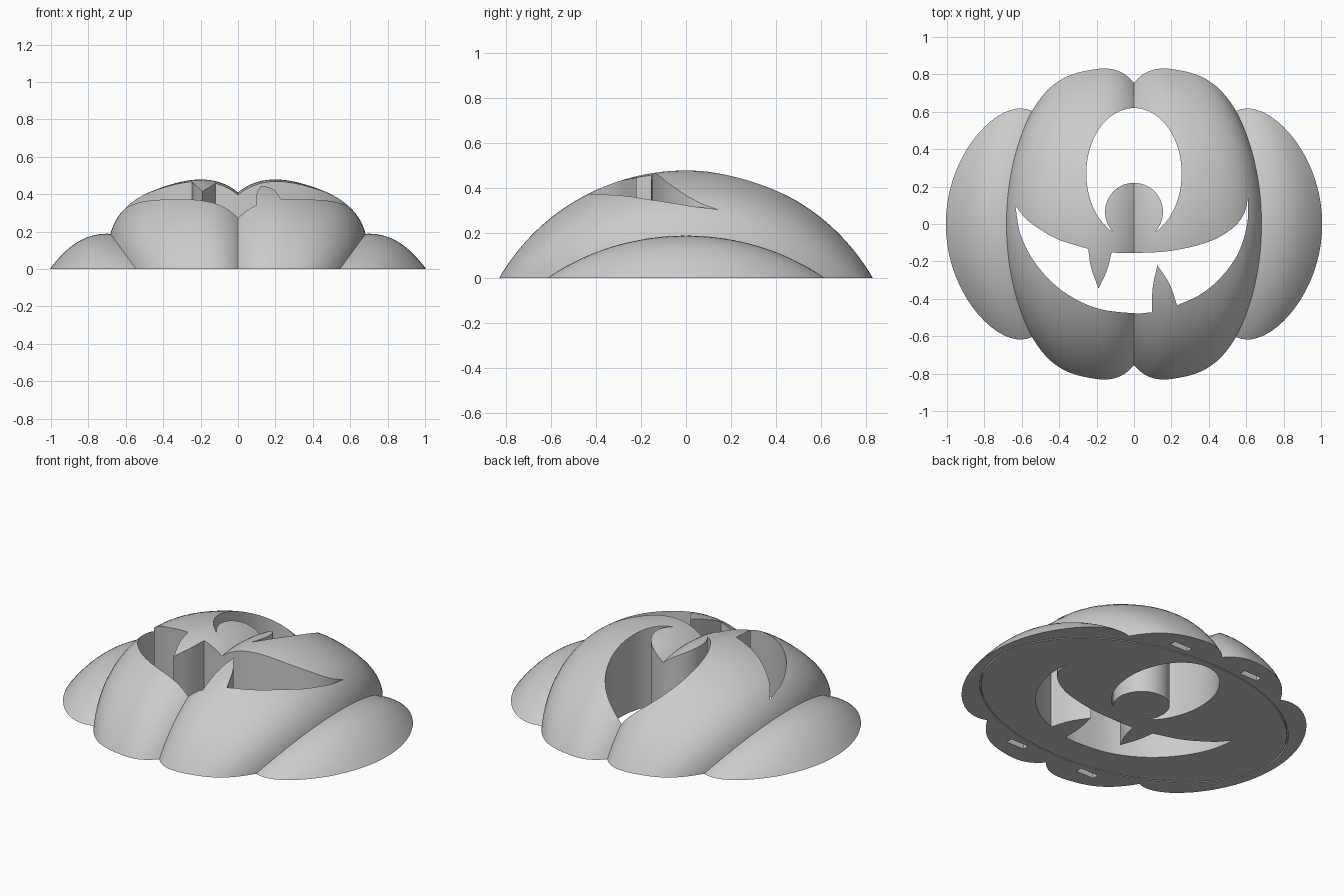
import bpy, bmesh
from math import sin, cos, sqrt, pi, radians
from mathutils import Vector

cube = bpy.data.objects.get("Cube")
if cube:
    bpy.data.objects.remove(cube, do_unlink=True)

grey = bpy.data.materials.new("plain grey")
grey.use_nodes = True
grey.diffuse_color = (0.6, 0.6, 0.6, 1)
grey.node_tree.nodes["Principled BSDF"].inputs["Base Color"].default_value = (0.6, 0.6, 0.6, 1)

AXIS_Z = -0.75           # height of the buried axis the lobes turn about
LOBE = radians(36)       # ten lobes to a full turn
STEPS, ROWS = 24, 80


def make_object(name, bm):
    mesh = bpy.data.meshes.new(name)
    bmesh.ops.recalc_face_normals(bm, faces=bm.faces[:])
    bm.to_mesh(mesh)
    bm.free()
    mesh.materials.append(grey)
    obj = bpy.data.objects.new(name, mesh)
    bpy.context.collection.objects.link(obj)
    return obj


def prism(name, outline, bottom, top):
    """Vertical solid standing on a closed outline."""
    bm = bmesh.new()
    face = bm.faces.new([bm.verts.new((x, y, bottom)) for x, y in outline])
    out = bmesh.ops.extrude_face_region(bm, geom=[face])
    moved = [v for v in out["geom"] if isinstance(v, bmesh.types.BMVert)]
    bmesh.ops.translate(bm, verts=moved, vec=(0, 0, top - bottom))
    return make_object(name, bm)


def arc(cx, cy, rx, ry, start, end, n):
    angles = [radians(start + (end - start) * i / n) for i in range(n + 1)]
    return [(cx + rx * cos(a), cy + ry * sin(a)) for a in angles]


def smooth(points, n=6):
    """Smooth curve through the points, without the last one."""
    p = [Vector(q) for q in points]
    p = [2 * p[0] - p[1]] + p + [2 * p[-1] - p[-2]]
    curve = []
    for a, b, c, d in zip(p, p[1:], p[2:], p[3:]):
        for i in range(n):
            t = i / n
            q = b + (c - a) * t / 2 + (a - 2.5 * b + 2 * c - d / 2) * t**2
            curve.append(tuple(q + (1.5 * (b - c) + (d - a) / 2) * t**3))
    return curve


def cut(target, cutter):
    cutter.hide_render = True
    mod = target.modifiers.new("cut", "BOOLEAN")
    mod.operation = "DIFFERENCE"
    mod.solver = "EXACT"
    mod.object = cutter
    bpy.context.view_layer.objects.active = target
    bpy.ops.object.modifier_apply(modifier=mod.name)
    bpy.data.objects.remove(cutter, do_unlink=True)


def radius(u, y):
    """Distance from the axis; u is 0 at a crease and 1 on a lobe's ridge."""
    ridge = 0.298 + sqrt(0.957**2 - y * y)
    crease = 0.26 + sqrt(0.9**2 - y * y)
    return crease + (ridge - crease) * (1 - (1 - u)**3.2)


# Lobed dome, trimmed flat at the ground
bm = bmesh.new()
columns = []
for lobe in range(-2, 2):
    for i in range(STEPS):
        t = 2 * i / STEPS
        u = t**1.4 if t <= 1 else (2 - t)**1.4
        part = u / 2 if t <= 1 else 1 - u / 2
        columns.append(((lobe + part) * LOBE, u))
columns.append((2 * LOBE, 0))
grid = []
for j in range(ROWS + 1):
    y = -0.88 * cos(pi * j / ROWS)
    grid.append([bm.verts.new((radius(u, y) * sin(a), y, AXIS_Z + radius(u, y) * cos(a)))
                 for a, u in columns])
for low, high in zip(grid, grid[1:]):
    for k in range(len(columns) - 1):
        bm.faces.new((low[k], low[k + 1], high[k + 1], high[k]))
bmesh.ops.bisect_plane(bm, geom=bm.verts[:] + bm.edges[:] + bm.faces[:], dist=1e-5,
                       plane_co=(0, 0, 0), plane_no=(0, 0, 1), clear_inner=True)
rim = [e for e in bm.edges if e.is_boundary]
bmesh.ops.holes_fill(bm, edges=rim, sides=0)
body = make_object("pumpkin_body", bm)

# Single eye, with the round pupil left standing
eye = arc(0, 0.27, 0.255, 0.35, -63.7, 243.7, 64)
pupil = arc(0, 0.065, 0.155, 0.155, 224, -44, 40)
cut(body, prism("eye_cutter", eye + pupil[1:-1], -0.3, 0.8))

# Grinning mouth with one upper and one lower fang
mouth = (
    smooth([(-0.635, 0.1), (-0.58, 0.03), (-0.5, -0.03), (-0.4, -0.085), (-0.245, -0.133)])
    + smooth([(-0.245, -0.133), (-0.23, -0.23), (-0.19, -0.345)])
    + smooth([(-0.19, -0.345), (-0.145, -0.25), (-0.12, -0.153)])
    + smooth([(-0.12, -0.153), (0, -0.155), (0.2, -0.143), (0.4, -0.095), (0.53, -0.02),
              (0.59, 0.06), (0.61, 0.145)])
    + smooth([(0.61, 0.145), (0.605, 0), (0.555, -0.16), (0.46, -0.29), (0.35, -0.38),
              (0.23, -0.435)])
    + smooth([(0.23, -0.435), (0.19, -0.32), (0.125, -0.22)])
    + smooth([(0.125, -0.22), (0.1, -0.34), (0.095, -0.472)])
    + smooth([(0.095, -0.472), (0, -0.477), (-0.2, -0.45), (-0.38, -0.36), (-0.52, -0.22),
              (-0.605, -0.06), (-0.635, 0.1)])
)
cut(body, prism("mouth_cutter", mouth, -0.3, 0.8))

# Thin oval groove in the underside
bm = bmesh.new()
rings = []
for grow, z in ((0, -0.05), (0.008, -0.05), (0.008, 0.02), (0, 0.02)):
    oval = arc(0, 0, 0.95 + grow, 0.655 + grow, 0, 360, 96)[:-1]
    rings.append([bm.verts.new((x, y, z)) for x, y in oval])
for a, b in zip(rings, rings[1:] + rings[:1]):
    for k in range(len(a)):
        m = (k + 1) % len(a)
        bm.faces.new((a[k], a[m], b[m], b[k]))
cut(body, make_object("groove_cutter", bm))

# Four small slots in the underside
for sx in (-1, 1):
    for sy in (-1, 1):
        slot = [(sx * 0.25 + dx * 0.06, sy * 0.7 + dy * 0.02)
                for dx, dy in ((-1, -1), (1, -1), (1, 1), (-1, 1))]
        cut(body, prism("slot_cutter", slot, -0.05, 0.04))

# Soft lobes with crisp creases and cut edges
bpy.ops.object.select_all(action="DESELECT")
body.select_set(True)
bpy.context.view_layer.objects.active = body
bpy.ops.object.shade_smooth_by_angle(angle=radians(30))
